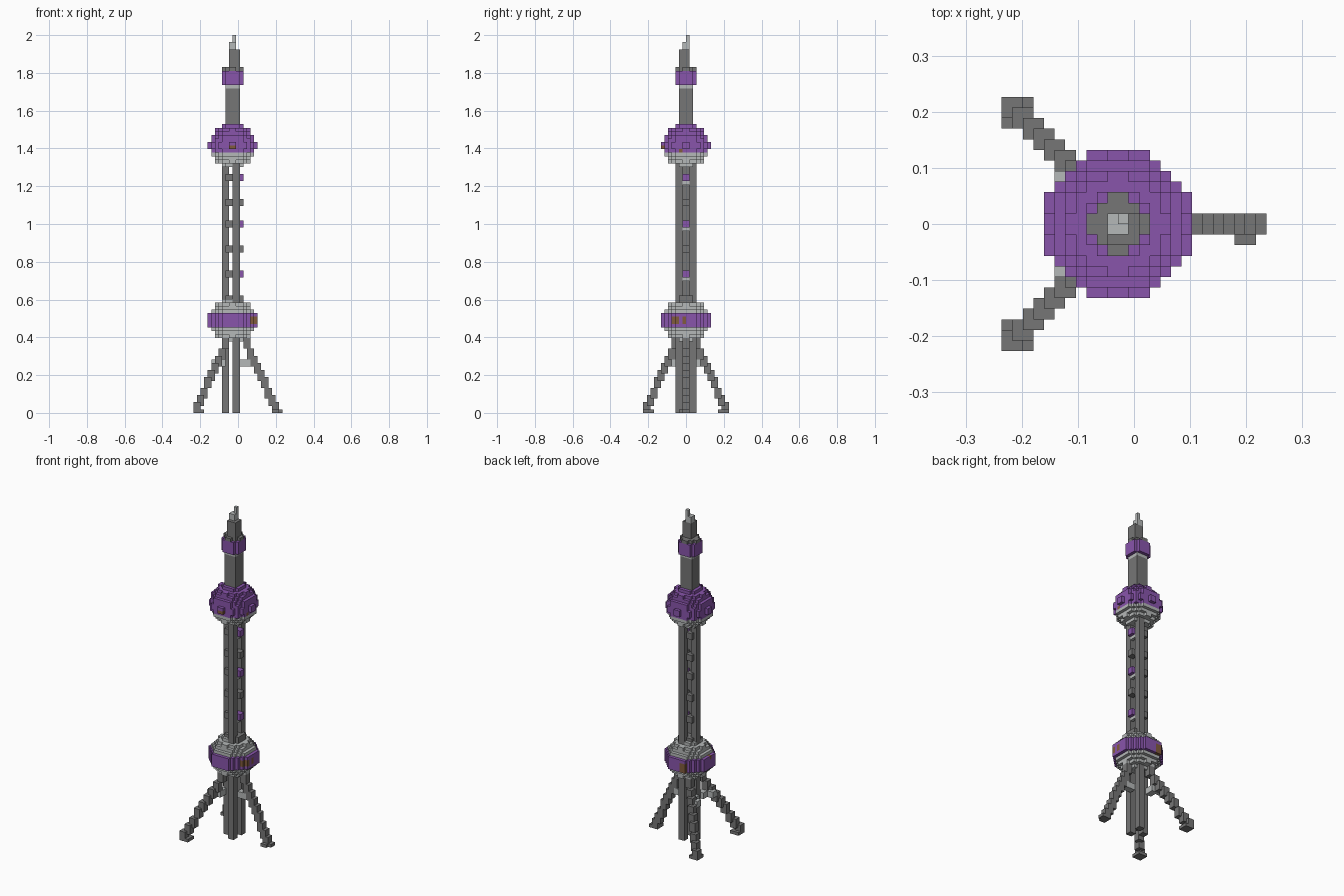
import bpy
import bmesh
from mathutils import Vector

cube = bpy.data.objects.get("Cube")
if cube:
    bpy.data.objects.remove(cube, do_unlink=True)

V = 2 / 106                          # edge of one block
AXIS = Vector((-1.5, 0, 0))          # tower axis, in blocks


def material(name, rgb):
    m = bpy.data.materials.new(name)
    m.use_nodes = True
    m.diffuse_color = (*rgb, 1)
    m.node_tree.nodes["Principled BSDF"].inputs["Base Color"].default_value = (*rgb, 1)
    return m


MATS = [material("dark_grey", (0.18, 0.18, 0.18)),
        material("light_grey", (0.46, 0.48, 0.48)),
        material("purple", (0.25, 0.09, 0.41)),
        material("brown", (0.22, 0.105, 0.045))]
DARK, LIGHT, PURPLE, BROWN = range(4)

# Each side of a block: neighbour direction and corner offsets
SIDES = []
for axis in range(3):
    for sign in (0, 1):
        a, b = (axis + 1) % 3, (axis + 2) % 3
        corners = []
        for p, q in ((0, 0), (1, 0), (1, 1), (0, 1)):
            c = [0, 0, 0]
            c[axis], c[a], c[b] = sign, p, q
            corners.append(tuple(c))
        d = [0, 0, 0]
        d[axis] = 2 * sign - 1
        SIDES.append((tuple(d), corners if sign else corners[::-1]))


def add(p, q):
    return tuple(m + n for m, n in zip(p, q))


def build(name, cells):
    """Make one object from blocks, keeping only the exposed sides."""
    bm = bmesh.new()
    verts = {}
    for cell, mat in cells.items():
        for direction, corners in SIDES:
            if add(cell, direction) in cells:
                continue
            ring = []
            for c in corners:
                p = add(cell, c)
                if p not in verts:
                    verts[p] = bm.verts.new((Vector(p) + AXIS) * V)
                ring.append(verts[p])
            bm.faces.new(ring).material_index = mat
    mesh = bpy.data.meshes.new(name)
    bm.to_mesh(mesh)
    bm.free()
    for m in MATS:
        mesh.materials.append(m)
    bpy.context.collection.objects.link(bpy.data.objects.new(name, mesh))


def box(xs, ys, zs, mat=DARK):
    return {(i, j, k): mat for i in range(*xs) for j in range(*ys) for k in range(*zs)}


def ball(mid, half, radius, colour):
    """Stepped ball; colour is a rule on the layer."""
    cells = {}
    for k in range(mid - half, mid + half):
        t = (k + 0.5 - mid) / (half + 0.3)
        r = radius * (1 - t * t) ** 0.5
        cells.update(disc(k, r, colour(k)))
    return cells


def disc(k, r, mat):
    n = int(r) + 1
    return {(i, j, k): mat for i in range(-n, n) for j in range(-n, n)
            if (i + 0.5) ** 2 + (j + 0.5) ** 2 < r * r}


def paint(cells, patch):
    for c in patch:
        if c in cells:
            cells[c] = BROWN


# Three long columns
build("front_column", box((0, 2), (-3, -1), (0, 70)))
build("back_column", box((0, 2), (1, 3), (0, 70)))
build("right_column", box((-3, -1), (-1, 1), (0, 70)))

# Cross ties and pods between the columns
for n, k in enumerate((38, 45, 52, 58, 65)):
    build(f"cross_tie_{n}", box((-2, 0), (-2, 2), (k, k + 2)))
    pod = box((1, 3), (-1, 1), (k, k + 2), DARK if n % 2 else PURPLE)
    if n % 2 == 0:
        pod.update(box((1, 2), (-1, 1), (k - 1, k), LIGHT))
    build(f"pod_{n}", pod)
build("lower_collar", box((-2, 3), (-2, 2), (31, 33)))

# Lower ball with its wide purple band
lower = ball(26, 6, 6.6, lambda k: LIGHT)
for k in range(24, 28):
    lower.update(disc(k, 7.05, PURPLE))
paint(lower, box((5, 7), (-1, 0), (25, 27)))
paint(lower, box((5, 7), (-4, -2), (25, 27)))
paint(lower, box((-3, -1), (6, 7), (24, 27)))
paint(lower, box((-7, -6), (-1, 0), (27, 28)))
build("lower_ball", lower)

# Upper ball, purple over a light base
upper = ball(75, 6, 6.6, lambda k: PURPLE if k >= 73 else LIGHT)
paint(upper, box((-1, 1), (-7, -5), (74, 75)))
paint(upper, box((5, 7), (-2, -1), (73, 74)))
build("upper_ball", upper)

# Upper shaft, top ball and spire
shaft = box((-2, 2), (-2, 2), (80, 91))
shaft.update(box((-2, 2), (-2, 2), (91, 92), LIGHT))
build("upper_shaft", shaft)
top = {}
for k in range(92, 96):
    top.update(disc(k, 3.4 if k in (93, 94) else 3.0, PURPLE))
top.update(disc(96, 2.6, DARK))
build("top_ball", top)
spire = box((-1, 2), (-2, 1), (97, 102))
spire.update(box((-1, 1), (-1, 1), (102, 104), LIGHT))
spire.update(box((0, 1), (0, 1), (104, 106), LIGHT))
build("spire", spire)

# Stepped legs with feet and light struts
STEPS = [(s, round(2.2 * s)) for s in range(9)]
leg = box((11, 14), (-1, 1), (0, 1))
leg.update(box((11, 13), (-2, -1), (0, 1)))
for s, k in STEPS:
    leg.update(box((11 - s, 13 - s), (-1, 1), (k, k + 3)))
build("left_leg", leg)
build("left_strut", box((2, 6), (-1, 1), (13, 15), LIGHT))

for side, mirror in (("back", False), ("front", True)):
    def flip(cells):
        return {(i, -1 - j if mirror else j, k): m for (i, j, k), m in cells.items()}
    leg = box((-11, -8), (9, 12), (0, 1))
    for s, k in STEPS:
        leg.update(box((-11 + s, -9 + s), (10 - s, 12 - s), (k, k + 3)))
    build(f"{side}_leg", flip(leg))
    strut = box((-6, -4), (3, 5), (13, 15), LIGHT)
    strut.update(box((-4, -2), (1, 4), (13, 15), LIGHT))
    build(f"{side}_strut", flip(strut))
